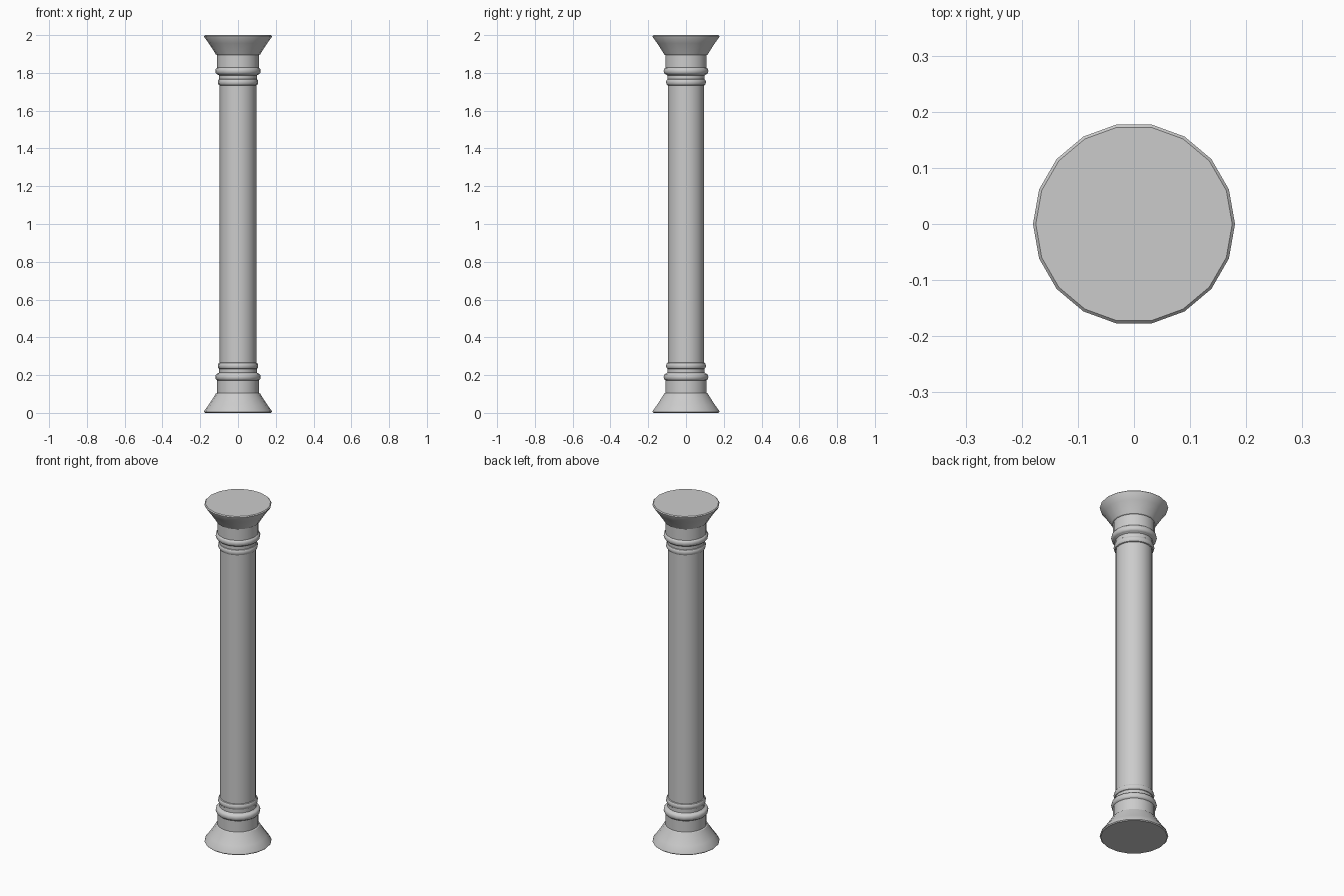
import bpy
import math

SIDES = 18

old = bpy.data.objects.get("Cube")
if old:
    bpy.data.objects.remove(old, do_unlink=True)

stone = bpy.data.materials.new("grey stone")
stone.use_nodes = True
colour = (0.6, 0.6, 0.6, 1)
stone.diffuse_color = colour
stone.node_tree.nodes["Principled BSDF"].inputs["Base Color"].default_value = colour


def turned(name, profile, flip=False, cap_start=False):
    """Revolve (radius, height) points about z; flip reflects about mid-height."""
    verts = []
    for r, z in profile:
        for i in range(SIDES):
            a = math.tau * i / SIDES
            verts.append((r * math.cos(a), r * math.sin(a), 2 - z if flip else z))
    faces = []
    for row in range(len(profile) - 1):
        for i in range(SIDES):
            j = (i + 1) % SIDES
            a, b = row * SIDES, (row + 1) * SIDES
            faces.append((a + i, a + j, b + j, b + i))
    if cap_start:
        faces.append(tuple(reversed(range(SIDES))))
    if flip:
        faces = [f[::-1] for f in faces]
    mesh = bpy.data.meshes.new(name)
    mesh.from_pydata(verts, [], faces)
    mesh.materials.append(stone)
    obj = bpy.data.objects.new(name, mesh)
    bpy.context.collection.objects.link(obj)
    bpy.ops.object.select_all(action="DESELECT")
    obj.select_set(True)
    bpy.context.view_layer.objects.active = obj
    bpy.ops.object.shade_smooth_by_angle(angle=math.radians(35))
    return obj


def bead(r, bulge, z0, z1, steps=6):
    """Rounded moulding profile."""
    return [(r + bulge * math.sin(math.pi * k / steps),
             (z0 + z1) / 2 - (z1 - z0) / 2 * math.cos(math.pi * k / steps))
            for k in range(steps + 1)]


# Flared foot, collar and mouldings, repeated upside down as the capital
flare = [(0.175, 0), (0.18, 0.005), (0.178, 0.012), (0.155, 0.043),
         (0.132, 0.078), (0.117, 0.103)]
collar = [(0.117, 0.103), (0.111, 0.106), (0.111, 0.172)]
for end, flip in (("base", False), ("capital", True)):
    turned(end + "_flare", flare, flip, True)
    turned(end + "_collar", collar, flip)
    turned(end + "_large_bead", bead(0.108, 0.012, 0.172, 0.208), flip)
    turned(end + "_neck", [(0.108, 0.208), (0.1, 0.213), (0.1, 0.232)], flip)
    turned(end + "_small_bead", bead(0.097, 0.01, 0.232, 0.266), flip)

# Plain shaft
turned("shaft", [(0.097, 0.23), (0.097, 1.77)])
